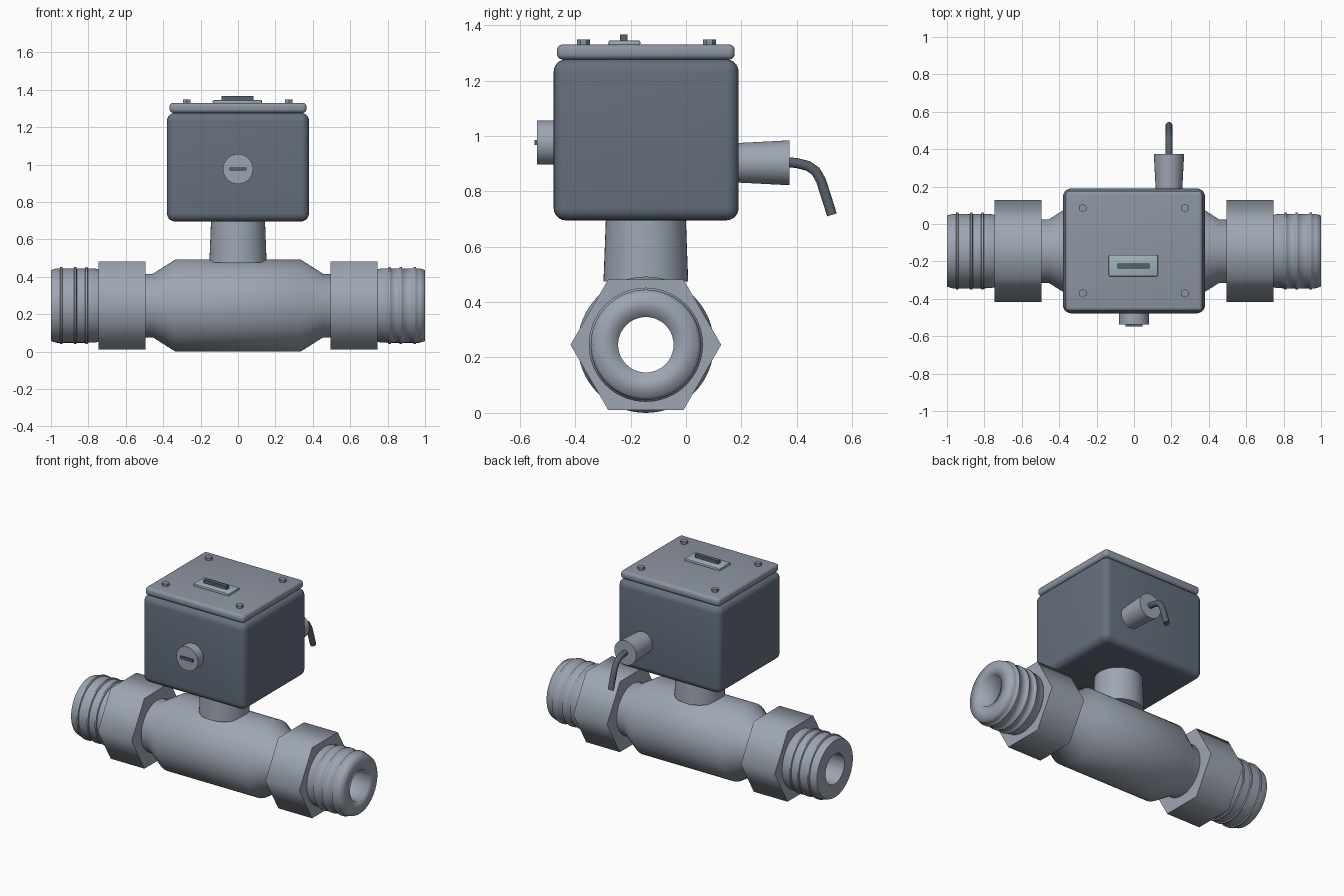
import bpy, bmesh, math
from mathutils import Matrix, Vector

if "Cube" in bpy.data.objects:
    bpy.data.objects.remove(bpy.data.objects["Cube"])

AX_Y, AX_Z = -0.145, 0.246  # pipe axis


def material(name, rgb):
    m = bpy.data.materials.new(name)
    m.diffuse_color = (*rgb, 1)
    m.use_nodes = True
    m.node_tree.nodes["Principled BSDF"].inputs["Base Color"].default_value = m.diffuse_color
    return m


CASE = material("case_slate", (0.13, 0.16, 0.21))
METAL = material("metal_grey", (0.34, 0.38, 0.45))
LID = material("lid_grey", (0.27, 0.30, 0.36))
PLATE = material("plate_teal", (0.36, 0.46, 0.50))
DARK = material("dark_slate", (0.10, 0.12, 0.15))


def finish(name, bm, mat, angle=35):
    bmesh.ops.recalc_face_normals(bm, faces=bm.faces)
    me = bpy.data.meshes.new(name)
    bm.to_mesh(me)
    bm.free()
    me.materials.append(mat)
    ob = bpy.data.objects.new(name, me)
    bpy.context.collection.objects.link(ob)
    bpy.ops.object.select_all(action='DESELECT')
    ob.select_set(True)
    bpy.context.view_layer.objects.active = ob
    bpy.ops.object.shade_smooth_by_angle(angle=math.radians(angle))
    return ob


def lathe(name, profile, mat, sides=64, angle=35):
    """Closed (x, radius) profile spun about the pipe axis."""
    bm = bmesh.new()
    rings = []
    for i in range(sides):
        a = 2 * math.pi * i / sides
        rings.append([bm.verts.new((x, AX_Y + r * math.cos(a), AX_Z + r * math.sin(a)))
                      for x, r in profile])
    n = len(profile)
    for i in range(sides):
        p, q = rings[i], rings[(i + 1) % sides]
        for j in range(n):
            k = (j + 1) % n
            bm.faces.new((p[j], p[k], q[k], q[j]))
    return finish(name, bm, mat, angle)


def box(name, lo, hi, mat, bevel=0, segs=4):
    lo, hi = Vector(lo), Vector(hi)
    bm = bmesh.new()
    bmesh.ops.create_cube(bm, size=1, matrix=Matrix.Translation((lo + hi) / 2)
                          @ Matrix.Diagonal((*(hi - lo), 1)))
    if bevel:
        bmesh.ops.bevel(bm, geom=bm.edges[:], offset=bevel, segments=segs,
                        profile=0.5, affect='EDGES')
    return finish(name, bm, mat)


def cone(name, start, end, r1, r2, mat, sides=48):
    start, end = Vector(start), Vector(end)
    d = end - start
    bm = bmesh.new()
    rot = Vector((0, 0, 1)).rotation_difference(d).to_matrix().to_4x4()
    bmesh.ops.create_cone(bm, cap_ends=True, segments=sides, radius1=r1, radius2=r2,
                          depth=d.length, matrix=Matrix.Translation((start + end) / 2) @ rot)
    return finish(name, bm, mat)


# Hollow pipe body with tapered shoulders
half = [(0.335, 0.246), (0.455, 0.17), (0.74, 0.17), (0.74, 0.10)]
lathe("pipe_body", [(-x, r) for x, r in reversed(half)] + half, METAL)

# Hex nuts and ribbed end fittings, mirrored left and right
outer = [(0.735, 0.19), (0.76, 0.197)]
for x in (0.81, 0.87, 0.945):
    outer += [(x - 0.008, 0.199), (x - 0.005, 0.206), (x + 0.005, 0.206), (x + 0.008, 0.199)]
outer += [(0.97, 0.199), (1.0, 0.19), (1.0, 0.10), (0.735, 0.10)]
for s, side in ((-1, "left"), (1, "right")):
    lathe(side + "_hex_nut", [(s * x, r) for x, r in
          ((0.495, 0.165), (0.495, 0.272), (0.745, 0.272), (0.745, 0.165))],
          METAL, sides=6, angle=75)
    lathe(side + "_end_fitting", [(s * x, r) for x, r in outer], METAL,
          angle=100 if s > 0 else 35)

# Stem and control case
cone("stem", (0, AX_Y, 0.475), (0, AX_Y, 0.71), 0.153, 0.144, METAL)
box("control_case", (-0.38, -0.478, 0.695), (0.38, 0.19, 1.277), CASE, 0.045, 5)
box("case_lid", (-0.366, -0.466, 1.276), (0.366, 0.176, 1.33), LID, 0.02)

# Lid screws
for i, (x, y) in enumerate([(x, y) for x in (-0.275, 0.272) for y in (-0.37, 0.085)]):
    cone(f"lid_screw_{i + 1}", (x, y, 1.32), (x, y, 1.348), 0.023, 0.023, LID, 6)

# Indicator plate and its raised bar
box("indicator_plate", (-0.135, -0.28, 1.326), (0.128, -0.165, 1.345), PLATE, 0.006, 2)
box("indicator_bar", (-0.088, -0.238, 1.34), (0.082, -0.212, 1.367), DARK)

# Front knob
cone("front_knob", (0, -0.46, 0.976), (0, -0.538, 0.976), 0.08, 0.08, METAL)
box("knob_bar", (-0.046, -0.547, 0.967), (0.046, -0.53, 0.985), DARK)

# Rear cable gland and cord
cone("cable_gland", (0.187, 0.18, 0.903), (0.187, 0.374, 0.903), 0.071, 0.081, METAL)
cu = bpy.data.curves.new("power_cord", 'CURVE')
cu.dimensions = '3D'
cu.bevel_depth = 0.019
cu.bevel_resolution = 3
cu.use_fill_caps = True
path = [(0.36, 0.906), (0.40, 0.902), (0.44, 0.892), (0.468, 0.873), (0.487, 0.84),
        (0.50, 0.80), (0.527, 0.715)]
sp = cu.splines.new('POLY')
sp.points.add(len(path) - 1)
for p, (y, z) in zip(sp.points, path):
    p.co = (0.187, y, z, 1)
sp.use_smooth = True
cu.materials.append(DARK)
bpy.context.collection.objects.link(bpy.data.objects.new("power_cord", cu))
